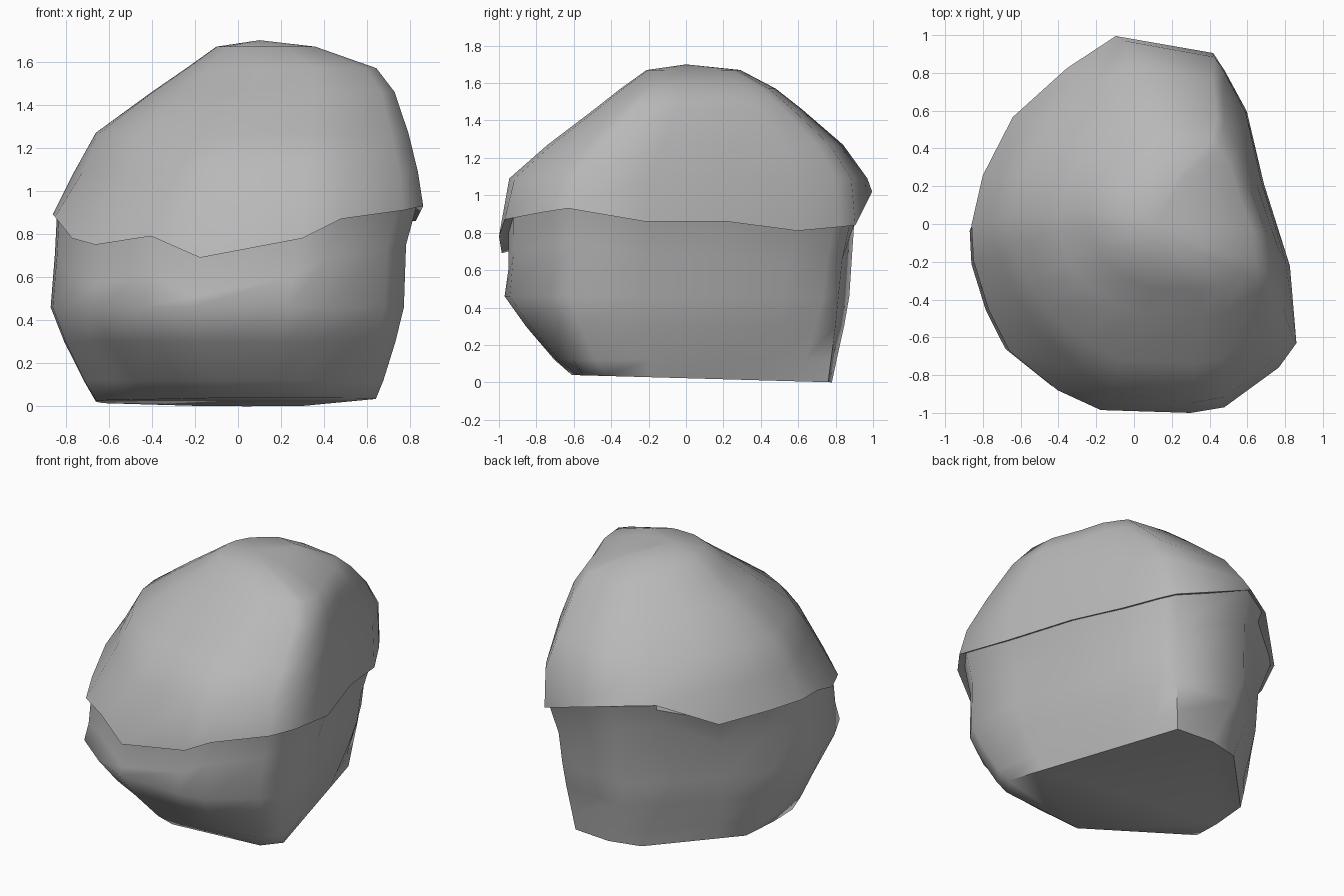
import bpy, bmesh, math
from mathutils import Vector
from mathutils.geometry import intersect_line_line_2d

cube = bpy.data.objects.get("Cube")
if cube:
    bpy.data.objects.remove(cube, do_unlink=True)

stone = bpy.data.materials.new("grey stone")
stone.use_nodes = True
grey = (0.48, 0.48, 0.48, 1)
stone.diffuse_color = grey
bsdf = stone.node_tree.nodes["Principled BSDF"]
bsdf.inputs["Base Color"].default_value = grey
bsdf.inputs["Roughness"].default_value = 0.9

# Plan outline with the height of the cap's wavy rim at each corner
OUTLINE = [
    (0.865, -0.63, 0.93), (0.83, -0.22, 0.86), (0.69, 0.22, 0.86),
    (0.60, 0.60, 0.81), (0.48, 0.82, 0.83), (0.42, 0.91, 0.84),
    (-0.10, 1.00, 1.02), (-0.36, 0.83, 1.03), (-0.65, 0.57, 0.88),
    (-0.81, 0.26, 0.90), (-0.87, 0.00, 0.89), (-0.86, -0.19, 0.88),
    (-0.78, -0.45, 0.78), (-0.67, -0.67, 0.75), (-0.41, -0.88, 0.79),
    (-0.18, -0.985, 0.69), (0.30, -1.00, 0.78), (0.48, -0.97, 0.87),
    (0.77, -0.76, 0.91)]

# Footprint the boulder rests on
BASE = [Vector(p) for p in [
    (0.64, -0.43), (0.29, 0.76), (0.03, 0.78), (-0.18, 0.73), (-0.63, 0.26),
    (-0.66, 0.0), (-0.66, -0.19), (-0.06, -0.61), (0.55, -0.55)]]


def ring_points(x0, x1, y0, y1, front_trim=0.0, back_trim=0.0):
    """Outline fitted to a box; trims pull in the corners on the -x side."""
    points = []
    for x, y, rim in OUTLINE:
        u, v = x / 0.87, y
        if u < 0:
            shrink = 1 - abs(u * v) * (front_trim if v < 0 else back_trim)
            u, v = u * shrink, v * shrink
        points.append(Vector(((x0 + x1 + u * (x1 - x0)) / 2,
                              (y0 + y1 + v * (y1 - y0)) / 2)))
    return points


def base_point(direction):
    """Where a ray from the middle meets the footprint."""
    far = direction.normalized() * 3
    for a, b in zip(BASE, BASE[1:] + BASE[:1]):
        hit = intersect_line_line_2d(Vector((0, 0)), far, a, b)
        if hit:
            return hit
    return direction * 0.7


def add_ring(bm, points, height):
    return [bm.verts.new((p.x, p.y, height(p.y, o[2])))
            for p, o in zip(points, OUTLINE)]


def finish(name, bm, rings, apex=None):
    n = len(OUTLINE)
    for low, high in zip(rings, rings[1:]):
        for i in range(n):
            j = (i + 1) % n
            bm.faces.new((low[i], low[j], high[j], high[i]))
    bm.faces.new(rings[0][::-1])
    if apex:
        tip = bm.verts.new(apex)
        for i in range(n):
            bm.faces.new((rings[-1][i], rings[-1][(i + 1) % n], tip))
    else:
        bm.faces.new(rings[-1])
    bmesh.ops.recalc_face_normals(bm, faces=bm.faces)
    mesh = bpy.data.meshes.new(name)
    bm.to_mesh(mesh)
    bm.free()
    mesh.materials.append(stone)
    obj = bpy.data.objects.new(name, mesh)
    bpy.context.collection.objects.link(obj)
    bpy.ops.object.select_all(action='DESELECT')
    obj.select_set(True)
    bpy.context.view_layer.objects.active = obj
    bpy.ops.object.shade_smooth_by_angle(angle=math.radians(60))


# Lower boulder: tilted base, bulging belly, pinched neck hidden by the cap
bm = bmesh.new()
belly = ring_points(-0.87, 0.775, -0.97, 0.90, back_trim=0.25)
foot = [base_point(p) for p in belly]
for corner in BASE:
    nearest = min(range(len(foot)), key=lambda i: (foot[i] - corner).length)
    foot[nearest] = corner
rings = [add_ring(bm, foot, lambda y, rim: 0.022 - 0.028 * y)]
for z, t in [(0.12, 0.27), (0.30, 0.70), (0.46, 1.0)]:
    points = [f.lerp(b, t) for f, b in zip(foot, belly)]
    rings.append(add_ring(bm, points, lambda y, rim, z=z: z))
rings.append(add_ring(bm, ring_points(-0.85, 0.785, -0.95, 0.92,
                                      back_trim=0.2),
                      lambda y, rim: rim - 0.18))
rings.append(add_ring(bm, ring_points(-0.84, 0.84, -0.95, 0.965),
                      lambda y, rim: rim + 0.02))
finish("lower_boulder", bm, rings)

# Upper cap: inward lip, wavy rim, shoulders and off-centre peak
bm = bmesh.new()
rings = [add_ring(bm, ring_points(-0.80, 0.80, -0.93, 0.94),
                  lambda y, rim: rim + 0.02),
         add_ring(bm, ring_points(-0.86, 0.865, -1.0, 0.995),
                  lambda y, rim: rim)]
for z, x0, x1, y0, y1, trim in [
        (1.09, -0.76, 0.84, -0.945, 0.97, 0.2),
        (1.27, -0.66, 0.795, -0.74, 0.84, 0.08),
        (1.46, -0.40, 0.73, -0.49, 0.62, 0.0),
        (1.57, -0.24, 0.645, -0.35, 0.48, 0.0),
        (1.67, -0.10, 0.36, -0.21, 0.29, 0.0)]:
    rings.append(add_ring(bm, ring_points(x0, x1, y0, y1, trim),
                          lambda y, rim, z=z: z))
finish("upper_cap", bm, rings, (0.1, 0.0, 1.70))
